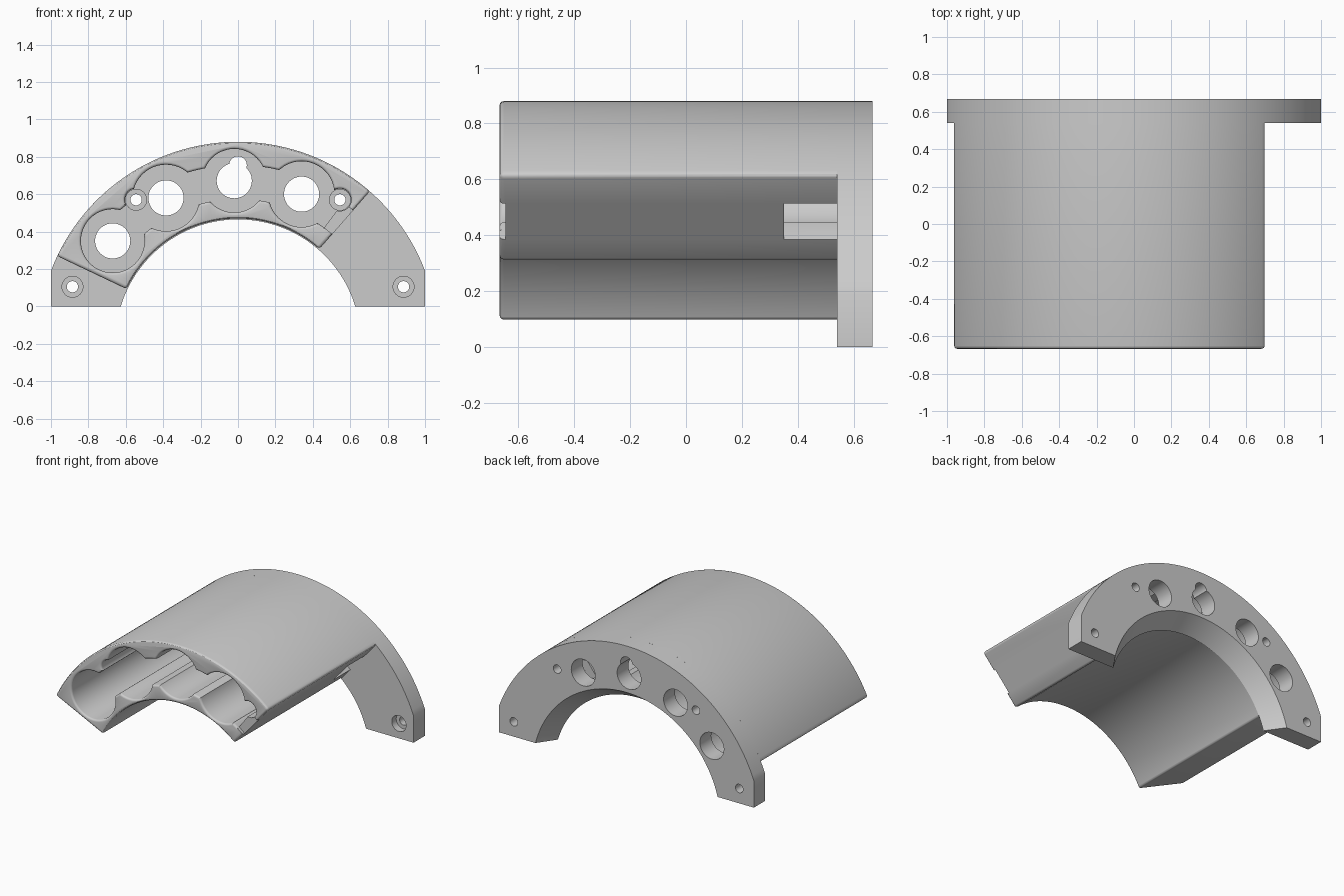
import bpy, bmesh
from math import sin, cos, asin, acos, pi, radians

if "Cube" in bpy.data.objects:
    bpy.data.objects.remove(bpy.data.objects["Cube"])

CZ, R_OUT, R_IN = -0.19, 1.07, 0.66        # shared arc centre height and radii
FRONT, JOIN, BACK = -0.667, 0.54, 0.667    # y of front rim, flange face, back
RIM = 0.014


def arc(r, a0, a1, n, cx=0.0, cz=CZ):
    return [(cx + r * cos(a0 + (a1 - a0) * i / n), cz + r * sin(a0 + (a1 - a0) * i / n))
            for i in range(n + 1)]


def circle(x, z, r):
    return arc(r, 0, 2 * pi, 48, x, z)[:-1]


def sector(a0, a1, r0, r1, off=0.0, n=48):
    a0, a1 = radians(a0) - off / r1, radians(a1) + off / r1
    return arc(r1 + off, a0, a1, n) + arc(r0 - off, a1, a0, n)


def loft(name, rings, edit=None):
    """Closed solid through (y, outline) rings."""
    bm = bmesh.new()
    loops = [[bm.verts.new((x, y, z)) for x, z in pts] for y, pts in rings]
    n = len(loops[0])
    for a, b in zip(loops, loops[1:]):
        for i in range(n):
            j = (i + 1) % n
            bm.faces.new((a[i], a[j], b[j], b[i]))
    bm.faces.new(loops[0])
    bm.faces.new(loops[-1])
    bmesh.ops.recalc_face_normals(bm, faces=bm.faces)
    if edit:
        edit(bm)
    me = bpy.data.meshes.new(name)
    bm.to_mesh(me)
    bm.free()
    ob = bpy.data.objects.new(name, me)
    bpy.context.collection.objects.link(ob)
    return ob


def cut(target, rings):
    cutter = loft("cutter", rings)
    cutter.hide_render = True
    bpy.context.view_layer.objects.active = target
    m = target.modifiers.new("cut", 'BOOLEAN')
    m.operation, m.solver, m.object = 'DIFFERENCE', 'EXACT', cutter
    bpy.ops.object.modifier_apply(modifier=m.name)
    bpy.data.objects.remove(cutter)


def pocket_rings(outline):
    """Front pocket whose mouth flares into a rounded rim."""
    rings = [(FRONT - 0.05, outline(RIM))]
    for i in range(5):
        t = i / 4 * pi / 2
        rings.append((FRONT + RIM * (1 - cos(t)), outline(RIM * (1 - sin(t)))))
    return rings + [(JOIN + 0.05, outline(0.0))]


def round_edges(bm):
    """Round the front outline and the four long corners."""
    edges = []
    for e in bm.edges:
        a, b = (v.co for v in e.verts)
        front = max(a.y, b.y) < FRONT + 1e-4
        corner = abs(a.y - b.y) > 0.1 and e.calc_face_angle(0) > 0.6
        if front or corner:
            edges.append(e)
    bmesh.ops.bevel(bm, geom=edges, offset=0.016, segments=3, profile=0.5, affect='EDGES')


# Main curved housing
profile = sector(48.8, 154.6, R_IN, R_OUT, n=72)
housing = loft("housing", [(FRONT, profile), (JOIN, profile)], round_edges)

# Round pockets, their linking channel and the screw channels
pockets = [(-0.67, 0.35, 0.17), (-0.385, 0.58, 0.178), (-0.02, 0.672, 0.17), (0.34, 0.6, 0.176)]
inner_screws = [(-0.545, 0.57), (0.545, 0.57)]
for x, z, r in pockets + [(x, z, 0.06) for x, z in inner_screws]:
    cut(housing, pocket_rings(lambda o: circle(x, z, r + o)))
cut(housing, pocket_rings(lambda o: sector(53, 138, 0.765, 0.945, o)))

# Side window near the flange and shallow notch at the front rim
slot = sector(44, 56, 0.765, 0.935, n=8)
cut(housing, [(0.35, slot), (JOIN + 0.05, slot)])
cut(housing, [(FRONT - 0.05, slot), (FRONT + 0.022, slot)])


# Mounting flange with a conical inner edge
def flange_outline(r_in):
    a, b = acos(1 / R_OUT), asin(-CZ / r_in)
    return [(1, 0)] + arc(R_OUT, a, pi - a, 72) + [(-1, 0)] + arc(r_in, pi - b, b, 72)


flange = loft("flange", [(JOIN, flange_outline(R_IN - 0.005)), (BACK, flange_outline(0.74))])

# Through holes, with a keyhole at the top
holes = [(x, z, 0.094) for x, z, r in pockets] + [(0.0, 0.755, 0.047)]
screws = inner_screws + [(-0.885, 0.105), (0.885, 0.105)]
for x, z, r in holes + [(x, z, 0.03) for x, z in screws]:
    cut(flange, [(JOIN - 0.1, circle(x, z, r)), (BACK + 0.1, circle(x, z, r))])

# Counterbores for the screw heads
for x, z in screws:
    cut(flange, [(JOIN - 0.1, circle(x, z, 0.056)), (JOIN + 0.05, circle(x, z, 0.056))])

for ob in (housing, flange):
    bpy.ops.object.select_all(action='DESELECT')
    ob.select_set(True)
    bpy.context.view_layer.objects.active = ob
    bpy.ops.object.shade_smooth_by_angle(angle=radians(30))
